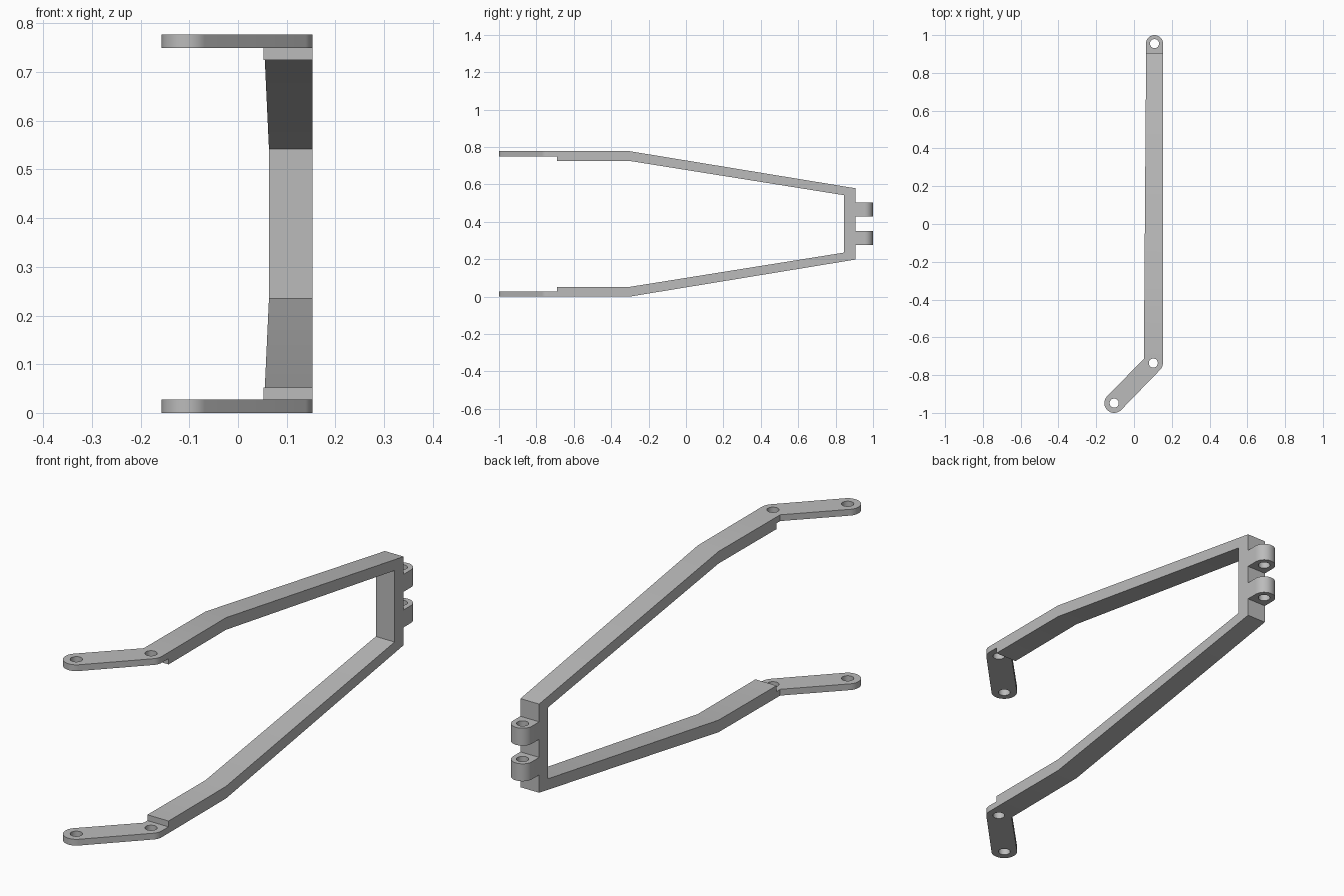
import bpy, bmesh
from math import cos, sin, radians
from mathutils import Vector

cube = bpy.data.objects.get("Cube")
if cube:
    bpy.data.objects.remove(cube, do_unlink=True)

HEIGHT = 0.777
RIGHT_X = 0.153          # straight side of the frame
STEP_Y, POST_Y = -0.69, 0.906
PLATE = 0.027            # thickness of the arm plates

grey = bpy.data.materials.new("plain grey")
grey.use_nodes = True
grey.diffuse_color = (0.5, 0.5, 0.5, 1)
grey.node_tree.nodes["Principled BSDF"].inputs["Base Color"].default_value = (0.5, 0.5, 0.5, 1)


def arc(center, radius, start, end, steps):
    """Points along an arc, angles in degrees."""
    angles = [radians(start + (end - start) * i / steps) for i in range(steps + 1)]
    return [(center[0] + radius * cos(a), center[1] + radius * sin(a)) for a in angles]


def hole(center, radius=0.024):
    return arc(center, radius, 0, 360, 32)[:-1]


def frame_left_x(y):
    """The other side of the frame tapers slightly towards the back."""
    return 0.052 + 0.012 * (y + 0.71) / 1.61


def prism(name, loops, place, direction, adjust=None):
    """Fill an outline with its holes and extrude it into a solid."""
    bm = bmesh.new()
    edges = []
    for loop in loops:
        verts = [bm.verts.new(place(*p)) for p in loop]
        edges += [bm.edges.new((v, verts[i - 1])) for i, v in enumerate(verts)]
    bmesh.ops.triangle_fill(bm, edges=edges, use_beauty=True)
    result = bmesh.ops.extrude_face_region(bm, geom=bm.faces[:], use_keep_orig=True)
    moved = [g for g in result["geom"] if isinstance(g, bmesh.types.BMVert)]
    bmesh.ops.translate(bm, verts=moved, vec=direction)
    if adjust:
        for v in moved:
            adjust(v)
    bmesh.ops.recalc_face_normals(bm, faces=bm.faces[:])
    mesh = bpy.data.meshes.new(name)
    bm.to_mesh(mesh)
    bm.free()
    mesh.materials.append(grey)
    obj = bpy.data.objects.new(name, mesh)
    bpy.context.collection.objects.link(obj)
    bpy.ops.object.select_all(action='DESELECT')
    obj.select_set(True)
    bpy.context.view_layer.objects.active = obj
    bpy.ops.object.shade_smooth_by_angle(angle=radians(30))
    return obj


# Bent fork frame: lower half of the side profile, mirrored to the upper half
half = [(0.845, 0.235), (-0.3, 0.052), (STEP_Y, 0.052), (STEP_Y, 0), (-0.3, 0), (POST_Y, 0.198)]
profile = half + [(y, HEIGHT - z) for y, z in reversed(half)]


def taper(v):
    v.co.x = frame_left_x(v.co.y)


prism("fork_frame", [profile], lambda y, z: Vector((RIGHT_X, y, z)), Vector((-0.1, 0, 0)), taper)

# Angled arm plates at the front ends, each with two holes
pivot, tip, r = (0.102, -0.736), (-0.105, -0.948), 0.052
left = frame_left_x(STEP_Y)
outline = ([(left, STEP_Y), (RIGHT_X, STEP_Y)] + arc(pivot, r - 0.001, 0, -45, 8)
           + arc(tip, r, -45, -225, 24) + [(left, -0.714)])
for name, z in (("lower_arm", 0), ("upper_arm", HEIGHT - PLATE)):
    prism(name, [outline, hole(pivot), hole(tip)],
          lambda x, y: Vector((x, y, z)), Vector((0, 0, PLATE)))

# Hinge lugs on the back post
center, lug_r = (0.1085, 0.955), 0.045
lug = ([(center[0] - lug_r, POST_Y), (center[0] + lug_r, POST_Y)]
       + arc(center, lug_r, 0, 180, 24))
for name, z in (("lower_hinge_lug", 0.275), ("upper_hinge_lug", 0.428)):
    prism(name, [lug, hole(center)], lambda x, y: Vector((x, y, z)), Vector((0, 0, 0.075)))
